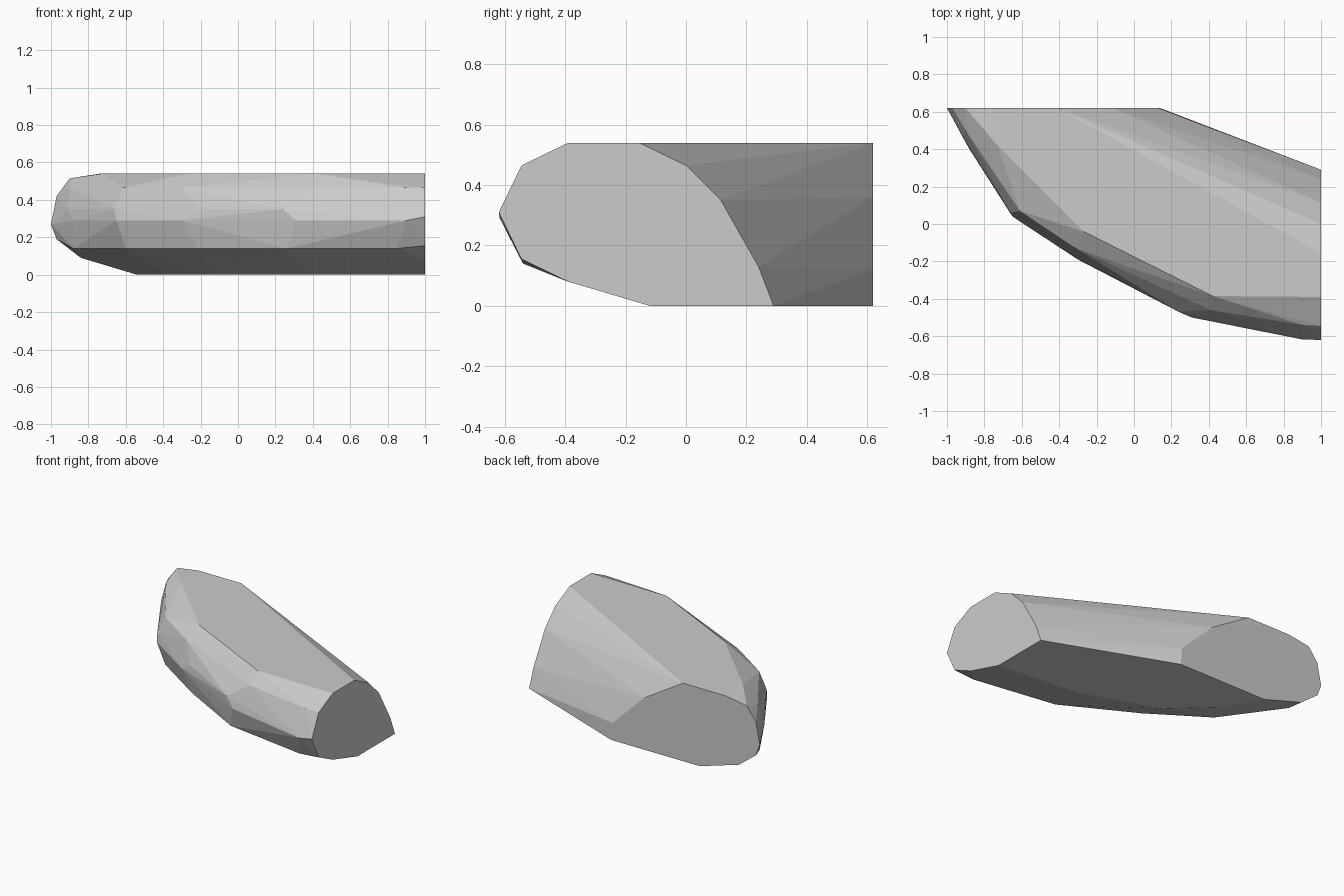
import bpy, bmesh

if "Cube" in bpy.data.objects:
    bpy.data.objects.remove(bpy.data.objects["Cube"])

# Cut end on the right, x = 1, as (y, z)
right_end = [(-.12, 0), (-.39, .08), (-.545, .155), (-.62, .31), (-.545, .465),
             (-.39, .54), (-.155, .54), (0, .465), (.115, .35), (.24, .13), (.29, 0)]

# Cut end at the back, y = 0.62, as (x, z)
back_end = [(-.54, 0), (-.84, .09), (-.97, .19), (-1, .27), (-.97, .42), (-.9, .515),
            (-.74, .54), (-.41, .54), (-.115, .36), (.13, .12), (.14, 0)]

# Rails along the curved outer flank: height and (x, y) positions
rails = [
    (.54, [(.42, -.385), (-.27, -.04), (-.73, .42)]),
    (.465, [(.9, -.54), (.41, -.46), (-.31, -.13), (-.61, .07), (-.9, .5)]),
    (.35, [(.24, -.47), (-.2, -.235), (-.66, .06), (-.91, .46)]),
    (.29, [(.9, -.617), (.31, -.5), (-.3, -.19), (-.65, .04), (-.88, .4)]),
    (.14, [(.85, -.54), (.26, -.45), (-.22, -.19), (-.6, .06), (-.88, .45)]),
    (0, [(.4, -.06), (-.12, .12), (-.38, .36)]),
]

points = [(1, y, z) for y, z in right_end]
points += [(x, .62, z) for x, z in back_end]
for z, rail in rails:
    points += [(x, y, z) for x, y in rail]

# Faceted curved boulder: skin over ends and rails
bm = bmesh.new()
for p in points:
    bm.verts.new(p)
hull = bmesh.ops.convex_hull(bm, input=bm.verts[:])
loose = [v for v in bm.verts if not v.link_faces]
bmesh.ops.delete(bm, geom=loose, context='VERTS')
bmesh.ops.dissolve_limit(bm, angle_limit=.02, verts=bm.verts[:], edges=bm.edges[:])
bmesh.ops.recalc_face_normals(bm, faces=bm.faces[:])

mesh = bpy.data.meshes.new("curved_boulder")
bm.to_mesh(mesh)
bm.free()
boulder = bpy.data.objects.new("curved_boulder", mesh)
bpy.context.collection.objects.link(boulder)
